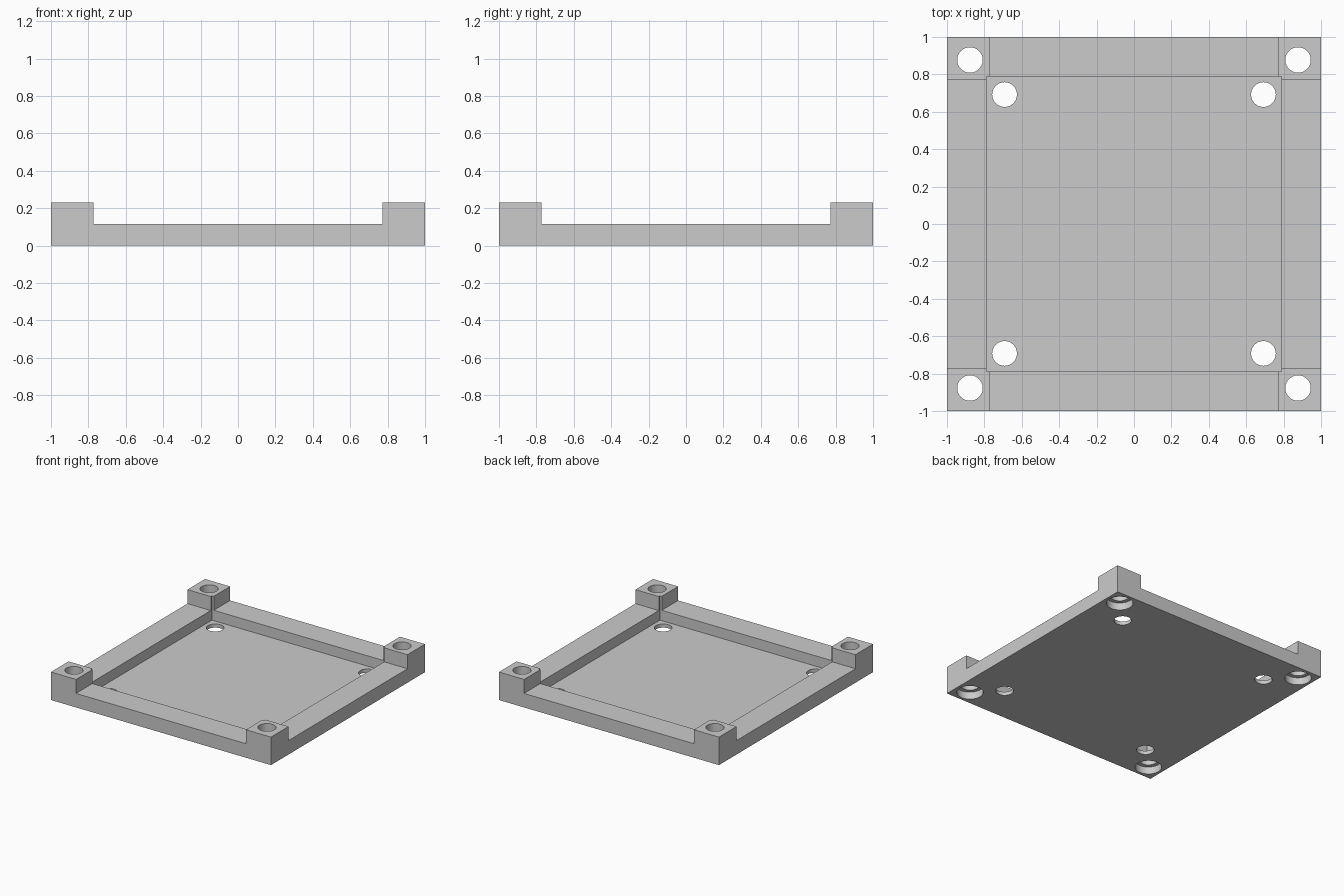
import bpy

if "Cube" in bpy.data.objects:
    bpy.data.objects.remove(bpy.data.objects["Cube"], do_unlink=True)

TOP, RIM, FLOOR = 0.23, 0.115, 0.03   # heights of posts, side walls, floor
POST, POCKET = 0.772, 0.788           # half widths between posts and of the pocket

grey = bpy.data.materials.new("plain grey")
grey.use_nodes = True
colour = (0.6, 0.6, 0.6, 1)
grey.diffuse_color = colour
grey.node_tree.nodes["Principled BSDF"].inputs["Base Color"].default_value = colour


def box(name, half_x, half_y, z0, z1):
    bpy.ops.mesh.primitive_cube_add(size=2, location=(0, 0, (z0 + z1) / 2))
    ob = bpy.context.object
    ob.name = name
    ob.scale = (half_x, half_y, (z1 - z0) / 2)
    bpy.ops.object.transform_apply(location=True, rotation=False, scale=True)
    return ob


def cylinder(name, x, y, radius, z0, z1):
    bpy.ops.mesh.primitive_cylinder_add(vertices=48, radius=radius, depth=z1 - z0,
                                        location=(x, y, (z0 + z1) / 2))
    ob = bpy.context.object
    ob.name = name
    return ob


def cut(target, cutter):
    mod = target.modifiers.new("cut", 'BOOLEAN')
    mod.operation = 'DIFFERENCE'
    mod.solver = 'EXACT'
    mod.object = cutter
    bpy.context.view_layer.objects.active = target
    bpy.ops.object.modifier_apply(modifier=mod.name)
    bpy.data.objects.remove(cutter, do_unlink=True)


# Solid block that becomes the tray
tray = box("mounting_tray", 1, 1, 0, TOP)
tray.data.materials.append(grey)

# Lower the side walls between the corner posts, then sink the pocket
cut(tray, box("wall_cutter_a", POST, 1.2, RIM, 0.5))
cut(tray, box("wall_cutter_b", 1.2, POST, RIM, 0.5))
cut(tray, box("pocket_cutter", POCKET, POCKET, FLOOR, 0.5))

# Post holes with a wider recess below, and floor holes
for sx in (-1, 1):
    for sy in (-1, 1):
        px, py = sx * 0.877, sy * 0.877
        cut(tray, cylinder("post_hole", px, py, 0.068, -0.1, 0.4))
        cut(tray, cylinder("post_recess", px, py, 0.1, -0.1, 0.06))
        cut(tray, cylinder("floor_hole", sx * 0.692, sy * 0.692, 0.066, -0.1, 0.1))

# Smooth hole walls, sharp block edges
bpy.ops.object.select_all(action='DESELECT')
tray.select_set(True)
bpy.context.view_layer.objects.active = tray
bpy.ops.object.shade_smooth_by_angle(angle=0.5)
